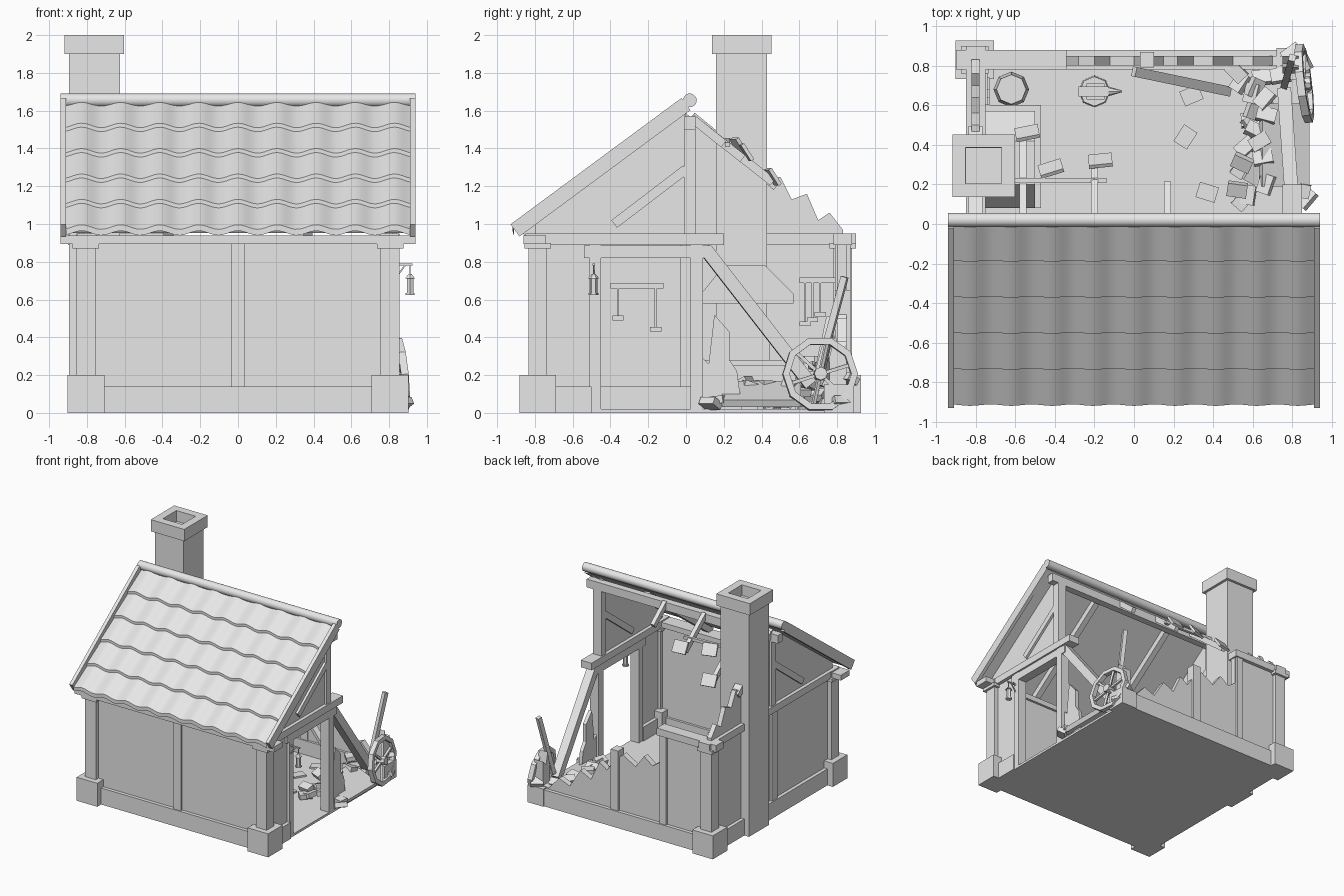
import bpy, bmesh, math, random
from mathutils import Vector, Matrix

random.seed(4)
if "Cube" in bpy.data.objects:
    bpy.data.objects.remove(bpy.data.objects["Cube"], do_unlink=True)

grey = bpy.data.materials.new("plain grey")
grey.use_nodes = True
grey.diffuse_color = (0.8, 0.8, 0.8, 1)
for node in grey.node_tree.nodes:
    if node.type == 'BSDF_PRINCIPLED':
        node.inputs["Base Color"].default_value = (0.8, 0.8, 0.8, 1)


def finish(name, bm, matrix=None, recalc=True):
    if matrix is not None:
        bm.transform(matrix)
    if recalc:
        bmesh.ops.recalc_face_normals(bm, faces=bm.faces[:])
    mesh = bpy.data.meshes.new(name)
    bm.to_mesh(mesh)
    bm.free()
    mesh.materials.append(grey)
    obj = bpy.data.objects.new(name, mesh)
    bpy.context.collection.objects.link(obj)
    return obj


def solid(name, size, matrix):
    bm = bmesh.new()
    bmesh.ops.create_cube(bm, size=1)
    bm.transform(Matrix.Diagonal((*size, 1)))
    return finish(name, bm, matrix)


def box(name, x, y, z):
    mid = Matrix.Translation([(a + b) / 2 for a, b in (x, y, z)])
    return solid(name, [b - a for a, b in (x, y, z)], mid)


def beam(name, a, b, w, h):
    a, b = Vector(a), Vector(b)
    d = b - a
    m = Matrix.Translation((a + b) / 2) @ d.to_track_quat('Y', 'Z').to_matrix().to_4x4()
    return solid(name, (w, d.length, h), m)


def prism(name, pts, axis, lo, hi):
    """Extrude a 2D outline along x (points are y, z) or y (points are x, z)."""
    bm = bmesh.new()
    rings = [[bm.verts.new((e, u, v) if axis == 'x' else (u, e, v)) for u, v in pts]
             for e in (lo, hi)]
    bm.faces.new(rings[0])
    bm.faces.new(rings[1][::-1])
    n = len(pts)
    for i in range(n):
        j = (i + 1) % n
        bm.faces.new((rings[0][i], rings[1][i], rings[1][j], rings[0][j]))
    return finish(name, bm)


def tube(name, centre, r1, r2, depth, sides, rot=Matrix()):
    bm = bmesh.new()
    bmesh.ops.create_cone(bm, cap_ends=True, segments=sides, radius1=r1, radius2=r2, depth=depth)
    return finish(name, bm, Matrix.Translation(centre) @ rot)


SLOPE = 0.739
ACROSS = Matrix.Rotation(math.pi / 2, 4, 'Y')


def roof_z(y, top):
    return top + SLOPE * y


# Floor, corner plinths and posts
box("floor", (-0.84, 0.84), (-0.81, 0.82), (0, 0.02))
for side, sx in (("right", 1), ("left", -1)):
    for end, sy in (("front", -1), ("back", 1)):
        if (sx, sy) == (1, 1):
            continue
        cx, cy = 0.805 * sx, 0.785 * sy
        if sy > 0:
            cy = 0.83
        for part, r, z in (("plinth", 0.097, (0, 0.2)), ("post", 0.05, (0.2, 0.95)),
                           ("post_cap", 0.07, (0.87, 0.9))):
            box(f"{end}_{side}_{part}", (cx - r, cx + r), (cy - r, cy + r), z)
box("broken_plinth", (0.72, 0.87), (0.73, 0.89), (0, 0.15))
prism("broken_post", [(0.76, 0.1), (0.76, 0.3), (0.79, 0.42), (0.81, 0.32), (0.85, 0.36), (0.85, 0.1)],
      'x', 0.75, 0.83)

# Front wall
box("front_wall", (-0.8, 0.8), (-0.8, -0.76), (0, 0.92))
box("front_sill", (-0.76, 0.76), (-0.83, -0.74), (0, 0.14))
box("front_stud", (-0.035, 0.035), (-0.82, -0.74), (0.14, 0.9))
box("front_beam", (-0.94, 0.94), (-0.86, -0.74), (0.895, 0.94))

# Left wall with a broken gable
gable = [(-0.8, 0), (-0.8, 1.0), (0, 1.585), (0.45, 1.24), (0.5, 1.25), (0.56, 1.13), (0.64, 1.16),
         (0.7, 1.02), (0.76, 1.06), (0.83, 0.97), (0.83, 0)]
prism("left_wall", gable, 'x', -0.82, -0.78)
box("left_sill", (-0.85, -0.75), (-0.76, 0.8), (0, 0.14))
box("left_beam", (-0.85, -0.75), (-0.85, 0.9), (0.89, 0.95))
box("left_stud", (-0.84, -0.76), (-0.03, 0.04), (0.14, 0.9))
beam("left_gable_brace", (-0.8, -0.38, 1.0), (-0.8, 0, 1.29), 0.08, 0.05)

# Right wall with the doorway
prism("right_gable", [(-0.8, 0.92), (-0.8, 1.0), (0, 1.585), (0, 0.92)], 'x', 0.78, 0.82)
box("right_wall", (0.78, 0.82), (-0.76, -0.5), (0, 0.92))
box("right_sill", (0.75, 0.85), (-0.72, -0.5), (0, 0.14))
box("right_beam", (0.75, 0.85), (-0.85, 0.2), (0.89, 0.95))
for name, y in (("door_post_front", (-0.51, -0.45)), ("door_post_back", (0.025, 0.09))):
    box(name, (0.76, 0.84), y, (0, 0.89))
box("door_lintel", (0.76, 0.84), (-0.54, 0.13), (0.82, 0.885))
beam("right_gable_brace", (0.8, -0.38, 1.0), (0.8, 0, 1.29), 0.08, 0.05)
prism("splintered_wall", [(0.08, 0), (0.08, 0.3), (0.12, 0.26), (0.15, 0.52), (0.23, 0.43),
                          (0.23, 0.28), (0.27, 0.22), (0.3, 0)], 'x', 0.78, 0.81)

# Back wall broken down towards the right
broken = [(-0.8, 0), (-0.8, 0.9), (-0.35, 0.9), (-0.35, 0.65), (-0.28, 0.6), (-0.2, 0.66),
          (-0.12, 0.55), (0, 0.62), (0.08, 0.55), (0.15, 0.45), (0.22, 0.5), (0.3, 0.33),
          (0.4, 0.38), (0.5, 0.22), (0.6, 0.26), (0.7, 0.15), (0.8, 0.17), (0.8, 0)]
prism("back_wall", broken, 'y', 0.8, 0.85)
box("back_sill", (-0.75, 0.75), (0.78, 0.88), (0, 0.14))
box("back_beam", (-0.9, -0.34), (0.78, 0.88), (0.89, 0.95))
box("back_stud", (-0.42, -0.36), (0.79, 0.87), (0.14, 0.9))
box("back_stud_broken", (0.03, 0.1), (0.79, 0.87), (0.14, 0.65))

# Roof frame: ridge beam, king posts, rafters and barge boards
box("ridge_beam", (-0.9, 0.9), (-0.01, 0.05), (1.5, 1.57))
for side, sx in (("right", 1), ("left", -1)):
    box(f"{side}_king_post", (0.8 * sx - 0.04, 0.8 * sx + 0.04), (-0.01, 0.05), (0.95, 1.5))
    beam(f"{side}_barge_board", (0.925 * sx, -0.905, roof_z(-0.905, 1.635)),
         (0.925 * sx, 0, 1.635), 0.03, 0.08)
    beam(f"{side}_front_rafter", (0.37 * sx, -0.85, roof_z(-0.85, 1.56)), (0.37 * sx, 0, 1.56), 0.05, 0.05)
for x, y in ((-0.56, 0.46), (-0.2, 0.3), (0.17, 0.2)):
    beam("broken_rafter", (x, 0.03, 1.56), (x, y, 1.58 - 0.78 * y), 0.035, 0.045)
beam("left_back_rafter", (-0.8, 0.03, 1.57), (-0.8, 0.48, 1.2), 0.07, 0.05)
beam("hanging_batten", (-0.63, 0.22, 1.44), (-0.14, 0.22, 1.42), 0.025, 0.025)
for x, y, z, a in ((-0.42, 0.28, 1.41, 0.3), (-0.17, 0.32, 1.38, 0.1), (-0.54, 0.46, 1.25, 0.2)):
    m = Matrix.Translation((x, y, z)) @ Matrix.Rotation(a, 4, 'Z') @ Matrix.Rotation(-1.0, 4, 'X')
    solid("hanging_tile", (0.12, 0.1, 0.02), m)
beam("roof_deck", (0, -0.88, roof_z(-0.88, 1.61)), (0, 0.01, 1.617), 1.82, 0.02)

# Overlapping rows of wavy tiles
COLS, ROWS = 90, 5
bm = bmesh.new()
for row in range(ROWS):
    y_low = -0.915 + row * 0.182
    y_high = y_low + 0.19
    lines = []
    for y, lift in ((y_high, 0.0), (y_low, 0.022), (y_low, -0.01)):
        line = []
        for i in range(COLS + 1):
            x = -0.91 + 1.82 * i / COLS
            wave = 0.012 * math.cos(math.tau * x / 0.207)
            line.append(bm.verts.new((x, y - wave * 0.3, roof_z(y, 1.638) + lift + wave)))
        lines.append(line)
    for upper, lower in zip(lines, lines[1:]):
        for i in range(COLS):
            bm.faces.new((lower[i], lower[i + 1], upper[i + 1], upper[i]))
tiles = finish("roof_tiles", bm, recalc=False)
ridge = tube("ridge_cap", (0, 0.02, 1.655), 0.036, 0.036, 1.88, 20, ACROSS)
for obj in (tiles, ridge):
    obj.data.shade_smooth()
    obj.data.set_sharp_from_angle(angle=math.radians(35))

# Chimney with an open flue, hood and hearth
box("chimney", (-0.895, -0.625), (0.16, 0.43), (0, 1.9))
bm = bmesh.new()
bmesh.ops.create_cube(bm, size=1)
bm.transform(Matrix.Translation((-0.76, 0.295, 1.95)) @ Matrix.Diagonal((0.315, 0.315, 0.1, 1)))
top = [f for f in bm.faces if f.normal.z > 0.5]
bmesh.ops.inset_individual(bm, faces=top, thickness=0.095)
bmesh.ops.inset_individual(bm, faces=top, thickness=0.001, depth=-0.09)
finish("chimney_cap", bm)
hood = [(0.08, 0.58), (0.08, 0.63), (0.2, 0.78), (0.42, 0.78), (0.57, 0.63), (0.57, 0.58)]
prism("hood", hood, 'x', -0.78, -0.5)
box("hearth", (-0.78, -0.48), (0.1, 0.58), (0, 0.25))
box("hearth_rim", (-0.78, -0.47), (0.08, 0.6), (0.25, 0.28))
arch = [(0.325 + 0.12 * math.cos(math.pi * i / 8), 0.38 + 0.12 * math.sin(math.pi * i / 8))
        for i in range(9)]
prism("fire_back", [(0.445, 0.28)] + arch + [(0.205, 0.28)], 'x', -0.78, -0.62)

# Barrel, anvil and wall racks
tube("barrel_base", (-0.62, 0.68, 0.09), 0.075, 0.09, 0.14, 8)
tube("barrel_top", (-0.62, 0.68, 0.23), 0.09, 0.075, 0.14, 8)
tube("anvil_block", (-0.2, 0.67, 0.1), 0.08, 0.075, 0.16, 8)
box("anvil_foot", (-0.24, -0.15), (0.63, 0.71), (0.18, 0.22))
box("anvil_top", (-0.28, -0.13), (0.645, 0.695), (0.22, 0.27))
tube("anvil_horn", (-0.095, 0.67, 0.25), 0.025, 0.004, 0.07, 8, ACROSS)
for y0, y1, z, drops in ((-0.4, -0.12, 0.67, ((-0.36, 0.16), (-0.16, 0.22))),
                         (0.6, 0.79, 0.7, ((0.63, 0.22), (0.67, 0.2), (0.71, 0.17)))):
    box("tool_rack", (-0.78, -0.74), (y0, y1), (z - 0.012, z + 0.018))
    for y, drop in drops:
        box("tool_handle", (-0.755, -0.74), (y - 0.006, y + 0.006), (z - drop, z))
        box("tool_head", (-0.765, -0.73), (y - 0.03, y + 0.03), (z - drop - 0.02, z - drop + 0.005))

# Lantern on a bracket
box("lantern_arm", (0.84, 0.925), (-0.495, -0.483), (0.78, 0.79))
beam("lantern_strut", (0.84, -0.489, 0.72), (0.885, -0.489, 0.782), 0.008, 0.008)
box("lantern_hook", (0.908, 0.914), (-0.492, -0.486), (0.73, 0.78))
for name, z, r1, r2, d in (("lantern_roof", 0.724, 0.03, 0.008, 0.025), ("lantern_glass", 0.67, 0.02, 0.02, 0.085),
                           ("lantern_base", 0.63, 0.027, 0.027, 0.012)):
    tube(name, (0.911, -0.489, z), r1, r2, d, 6)

# Leaning wheel
lean = Matrix.Translation((0.86, 0.71, 0.205)) @ Matrix.Rotation(0.12, 4, 'Z') @ Matrix.Rotation(-0.1, 4, 'Y')
bm = bmesh.new()
rings = []
for i in range(10):
    a = math.tau * i / 10
    rings.append([bm.verts.new((x, r * math.cos(a), r * math.sin(a)))
                  for x, r in ((-0.02, 0.165), (0.02, 0.165), (0.02, 0.2), (-0.02, 0.2))])
for i in range(10):
    p, q = rings[i], rings[(i + 1) % 10]
    for k in range(4):
        bm.faces.new((p[k], p[(k + 1) % 4], q[(k + 1) % 4], q[k]))
finish("wheel_rim", bm, lean)
for i in range(6):
    a = math.tau * i / 6 + 0.3
    beam("wheel_spoke", lean @ Vector(), lean @ Vector((0, 0.17 * math.cos(a), 0.17 * math.sin(a))), 0.018, 0.018)
tube("wheel_hub", lean.translation, 0.035, 0.035, 0.07, 8, lean.to_3x3().to_4x4() @ ACROSS)

# Collapsed timbers and rubble
beam("fallen_brace", (0.8, 0.1, 0.87), (0.76, 0.66, 0.15), 0.07, 0.07)
beam("leaning_post", (0.8, 0.84, 0.72), (0.76, 0.7, 0.2), 0.035, 0.035)
beam("fallen_plank", (0, 0.77, 0.5), (0.48, 0.67, 0.04), 0.05, 0.03)
slab = Matrix.Translation((0.76, 0.4, 0.1)) @ Matrix.Rotation(0.4, 4, 'Y')
solid("fallen_wall_slab", (0.26, 0.42, 0.04), slab)
spots = [(random.uniform(0.51, 0.68), 0.12 + 0.027 * i, random.uniform(0.04, 0.17)) for i in range(25)]
spots += [(0.87, 0.13, 0.05), (0.84, 0.17, 0.07), (0.8, 0.86, 0.18), (0.74, 0.75, 0.15), (0.85, 0.82, 0.06)]
for spot in spots:
    turn = Matrix.Rotation(random.uniform(0, 3), 4, 'Z') @ Matrix.Rotation(random.uniform(-0.6, 0.6), 4, 'X')
    solid("rubble", (0.1, 0.07, 0.04), Matrix.Translation(spot) @ turn)
for x, y, a in ((0.29, 0.65, 0.4), (0.26, 0.44, 1.0), (0.37, 0.16, -0.3)):
    solid("floor_tile", (0.1, 0.08, 0.015), Matrix.Translation((x, y, 0.026)) @ Matrix.Rotation(a, 4, 'Z'))
